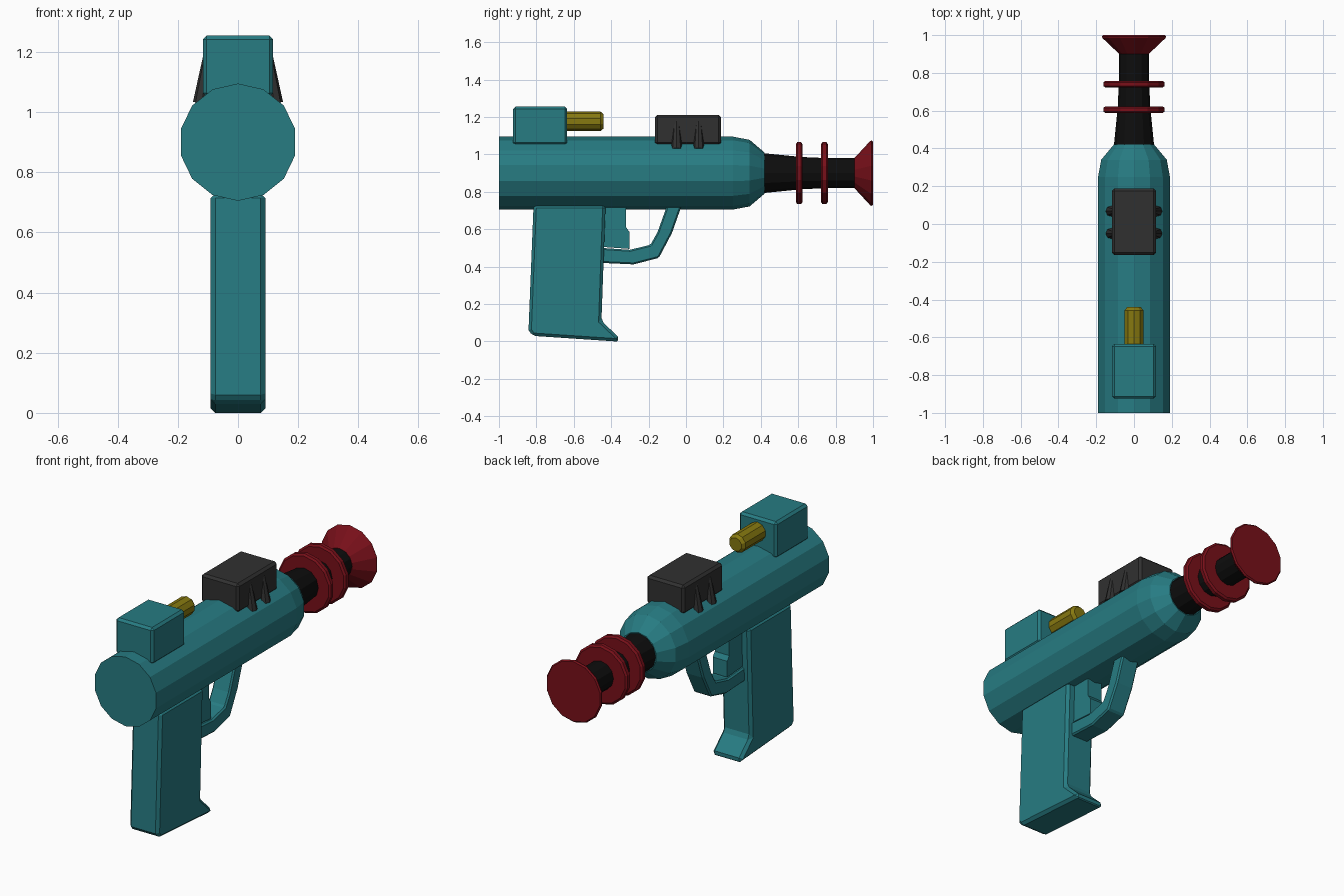
import bpy, bmesh
from math import cos, sin, pi
from mathutils import Vector

if "Cube" in bpy.data.objects:
    bpy.data.objects.remove(bpy.data.objects["Cube"])

AXIS_Z = 0.9   # height of the barrel axis


def material(name, rgb):
    m = bpy.data.materials.new(name)
    m.diffuse_color = (*rgb, 1)
    m.use_nodes = True
    m.node_tree.nodes["Principled BSDF"].inputs["Base Color"].default_value = m.diffuse_color
    return m


TEAL = material("teal", (0.02, 0.2, 0.225))
RED = material("red", (0.19, 0.005, 0.01))
BLACK = material("black", (0.004, 0.004, 0.004))
GREY = material("dark_grey", (0.03, 0.03, 0.03))
YELLOW = material("yellow", (0.24, 0.19, 0.005))


def finish(bm, name, mat, bevel=0):
    bmesh.ops.recalc_face_normals(bm, faces=bm.faces)
    me = bpy.data.meshes.new(name)
    bm.to_mesh(me)
    bm.free()
    ob = bpy.data.objects.new(name, me)
    bpy.context.collection.objects.link(ob)
    me.materials.append(mat)
    if bevel:
        mod = ob.modifiers.new("bevel", 'BEVEL')
        mod.width = bevel
        mod.segments = 1
        mod.limit_method = 'ANGLE'
        mod.angle_limit = 0.8
    return ob


def lathe(name, profile, mat, sides=14, z=AXIS_Z):
    """Closed turned shape along y from (y, radius) pairs."""
    bm = bmesh.new()
    rings = []
    for y, r in profile:
        rings.append([bm.verts.new((r * cos(a), y, z + r * sin(a)))
                      for a in (pi / 2 + 2 * pi * i / sides for i in range(sides))])
    for a, b in zip(rings, rings[1:]):
        for i in range(sides):
            j = (i + 1) % sides
            bm.faces.new((a[i], a[j], b[j], b[i]))
    bm.faces.new(rings[0])
    bm.faces.new(rings[-1])
    return finish(bm, name, mat)


def plate(name, outline, half_width, mat, bevel=0):
    """Side outline of (y, z) points extruded across x."""
    bm = bmesh.new()
    face = bm.faces.new([bm.verts.new((-half_width, y, z)) for y, z in outline])
    out = bmesh.ops.extrude_face_region(bm, geom=[face])
    moved = [v for v in out["geom"] if isinstance(v, bmesh.types.BMVert)]
    bmesh.ops.translate(bm, verts=moved, vec=(2 * half_width, 0, 0))
    return finish(bm, name, mat, bevel)


def box(name, y0, y1, z0, z1, half_width, mat, bevel):
    return plate(name, [(y0, z0), (y1, z0), (y1, z1), (y0, z1)], half_width, mat, bevel)


# Body with rounded nose
lathe("body", [(-1, 0.195), (0.25, 0.195), (0.34, 0.178), (0.42, 0.11)], TEAL)

# Barrel, cooling rings and flared muzzle
lathe("barrel", [(0.40, 0.108), (0.62, 0.086), (0.76, 0.08), (0.93, 0.08)], BLACK, 12)
for i, y in enumerate((0.605, 0.74)):
    lathe(f"barrel_ring_{i + 1}", [(y - 0.018, 0.155), (y - 0.01, 0.166),
                                   (y + 0.01, 0.166), (y + 0.018, 0.155)], RED)
lathe("muzzle", [(0.90, 0.08), (0.985, 0.172), (0.993, 0.175), (1.0, 0.168)], RED)

# Rear sight block with its yellow lamp
box("rear_block", -0.925, -0.635, 1.05, 1.255, 0.117, TEAL, 0.013)
lathe("lamp", [(-0.65, 0.052), (-0.457, 0.052), (-0.44, 0.038)], YELLOW, 10, 1.177)

# Front block with tapered side ribs
box("front_block", -0.165, 0.188, 1.05, 1.212, 0.117, GREY, 0.013)
for side in (-1, 1):
    for i, y in enumerate((-0.05, 0.068)):
        bm = bmesh.new()
        low, high = Vector((side * 0.12, y, 1.03)), Vector((side * 0.1, y, 1.19))
        bmesh.ops.create_cone(bm, cap_ends=True, segments=8, radius1=0.03,
                              radius2=0.015, depth=(high - low).length)
        bmesh.ops.rotate(bm, verts=bm.verts,
                         matrix=(high - low).to_track_quat('Z', 'Y').to_matrix())
        bmesh.ops.translate(bm, verts=bm.verts, vec=(low + high) / 2)
        finish(bm, f"block_rib_{'left' if side < 0 else 'right'}_{i + 1}", GREY)

# Grip with flared toe
plate("grip", [(-0.815, 0.73), (-0.43, 0.73), (-0.452, 0.11), (-0.352, 0.015),
               (-0.37, 0.0), (-0.82, 0.03), (-0.842, 0.06)], 0.091, TEAL, 0.018)

# Trigger
plate("trigger", [(-0.44, 0.73), (-0.32, 0.73), (-0.32, 0.61), (-0.302, 0.585),
                  (-0.302, 0.495), (-0.44, 0.505)], 0.045, TEAL)

# Trigger guard
plate("trigger_guard", [(-0.45, 0.42), (-0.28, 0.412), (-0.145, 0.447), (-0.075, 0.58),
                        (-0.022, 0.73), (-0.10, 0.73), (-0.152, 0.585), (-0.19, 0.517),
                        (-0.30, 0.49), (-0.45, 0.50)], 0.055, TEAL, 0.008)
